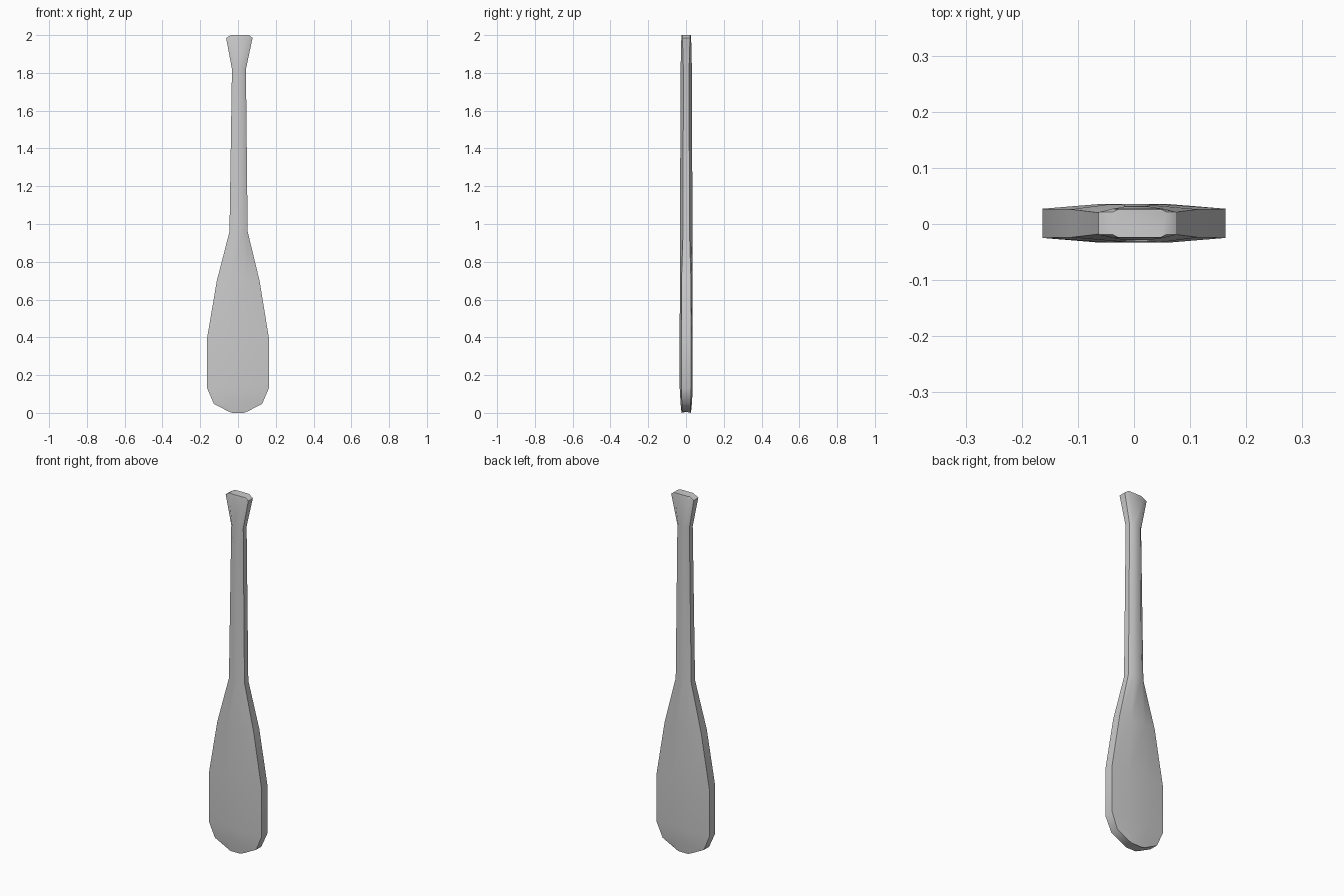
import bpy, bmesh, math

if "Cube" in bpy.data.objects:
    bpy.data.objects.remove(bpy.data.objects["Cube"])

# Cross-sections: z, centre x, half width, flat half width, edge half depth, middle half depth
sections = [
    (0.005, 0.0, 0.055, 0.030, 0.022, 0.025),
    (0.048, 0.0, 0.128, 0.050, 0.023, 0.030),
    (0.130, 0.0, 0.163, 0.060, 0.026, 0.0345),
    (0.400, 0.0, 0.163, 0.060, 0.026, 0.0345),
    (0.700, 0.001, 0.113, 0.045, 0.025, 0.034),
    (0.960, 0.003, 0.048, 0.022, 0.017, 0.033),
    (1.820, 0.005, 0.037, 0.020, 0.015, 0.030),
    (1.985, 0.007, 0.070, 0.045, 0.020, 0.026),
    (2.000, 0.010, 0.048, 0.038, 0.020, 0.025),
]
Y_MID = 0.0012

# Paddle: octagonal rings bridged from blade tip to grip
bm = bmesh.new()
rings = []
for z, cx, w, f, e, t in sections:
    outline = [(w, -e), (w, e), (f, t), (-f, t), (-w, e), (-w, -e), (-f, -t), (f, -t)]
    rings.append([bm.verts.new((cx + x, Y_MID + y, z)) for x, y in outline])
for a, b in zip(rings, rings[1:]):
    for i in range(8):
        j = (i + 1) % 8
        bm.faces.new((a[i], a[j], b[j], b[i]))
bm.faces.new(rings[0][::-1])
bm.faces.new(rings[-1])

# Rest the blade tip on the ground
for v in rings[0]:
    v.co.z = 0.0 if abs(v.co.x) < 0.04 else 0.01
bmesh.ops.recalc_face_normals(bm, faces=bm.faces)

mesh = bpy.data.meshes.new("paddle")
bm.to_mesh(mesh)
bm.free()
paddle = bpy.data.objects.new("paddle", mesh)
bpy.context.collection.objects.link(paddle)
bpy.context.view_layer.objects.active = paddle
paddle.select_set(True)
bpy.ops.object.shade_smooth_by_angle(angle=math.radians(40))
